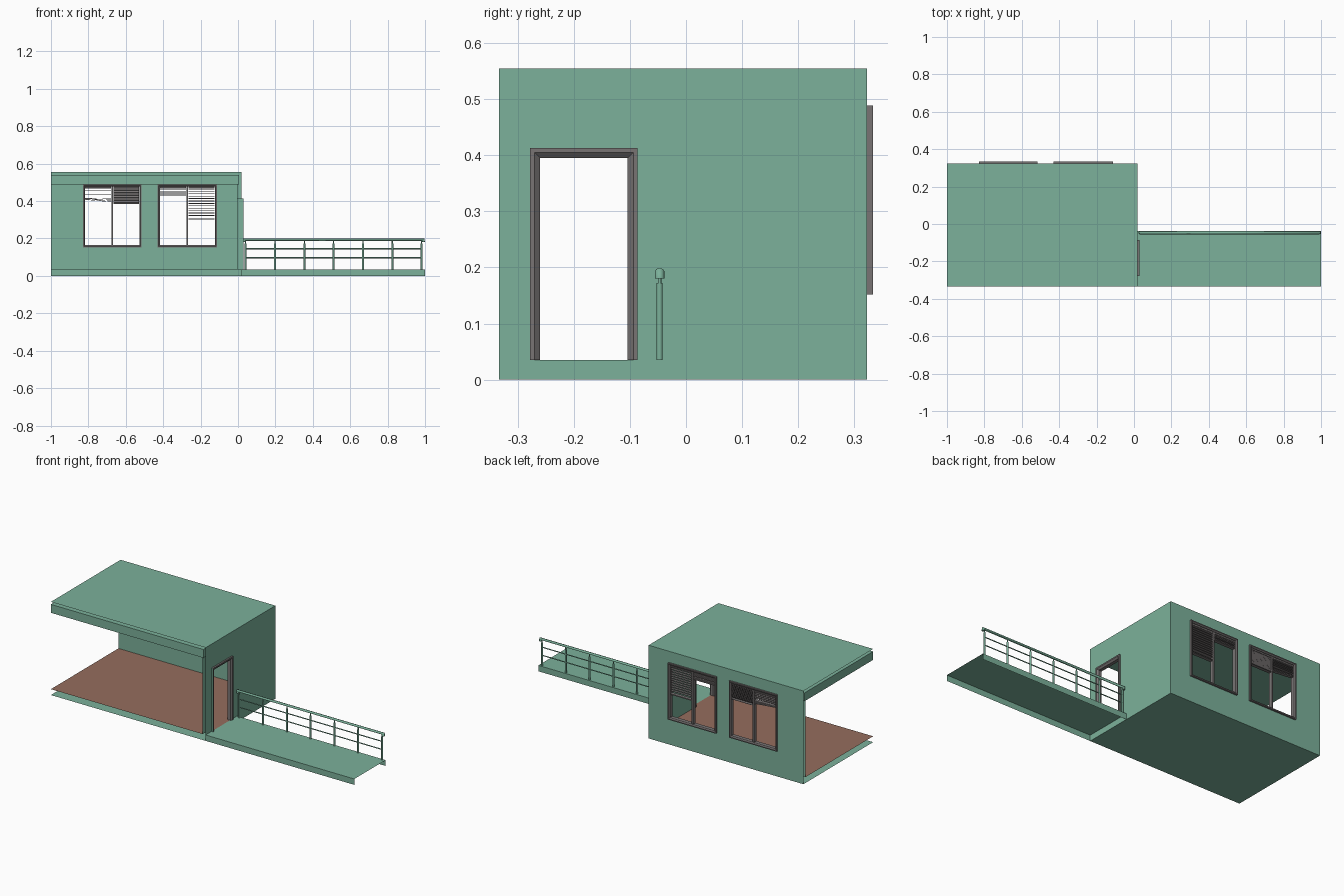
import bpy, bmesh, math
from mathutils import Matrix, Vector

cube = bpy.data.objects.get("Cube")
if cube:
    bpy.data.objects.remove(cube, do_unlink=True)


def material(name, rgb):
    m = bpy.data.materials.new(name)
    m.use_nodes = True
    m.diffuse_color = (*rgb, 1)
    bsdf = next(n for n in m.node_tree.nodes if n.type == 'BSDF_PRINCIPLED')
    bsdf.inputs["Base Color"].default_value = (*rgb, 1)
    return m


GREEN = material("sage_green", (0.20, 0.44, 0.325))
BROWN = material("clay_brown", (0.30, 0.153, 0.112))
GREY = material("frame_grey", (0.19, 0.175, 0.175))

# Panel directions: (u, v, depth) to x, y, z
FLAT = lambda u, v, d: Vector((u, v, d))
BACK = lambda u, v, d: Vector((u, d, v))
SIDE = lambda u, v, d: Vector((d, u, v))


def finish(name, bm, *mats):
    mesh = bpy.data.meshes.new(name)
    bm.to_mesh(mesh)
    bm.free()
    for m in mats:
        mesh.materials.append(m)
    ob = bpy.data.objects.new(name, mesh)
    bpy.context.collection.objects.link(ob)
    return ob


def panel(name, axes, u, v, depth, mat, holes=(), sign=1):
    """Thin sheet with rectangular holes (u0, u1, v0, v1)."""
    bm = bmesh.new()
    us = sorted({*u, *(c for h in holes for c in h[:2])})
    vs = sorted({*v, *(c for h in holes for c in h[2:])})
    want = (axes(0, 0, 1) - axes(0, 0, 0)) * sign
    for a, b in zip(us, us[1:]):
        for c, d in zip(vs, vs[1:]):
            if any(h[0] <= a < h[1] and h[2] <= c < h[3] for h in holes):
                continue
            f = bm.faces.new([bm.verts.new(axes(*p, depth))
                              for p in ((a, c), (b, c), (b, d), (a, d))])
            f.normal_update()
            if f.normal.dot(want) < 0:
                f.normal_flip()
    bmesh.ops.remove_doubles(bm, verts=bm.verts, dist=1e-5)
    return finish(name, bm, mat)


def add_box(bm, lo, hi, tilt=(0, 0)):
    lo, hi = Vector(lo), Vector(hi)
    m = (Matrix.Translation((lo + hi) / 2) @ Matrix.Rotation(tilt[0], 4, 'X')
         @ Matrix.Rotation(tilt[1], 4, 'Y') @ Matrix.Diagonal((*(hi - lo), 1)))
    bmesh.ops.create_cube(bm, size=1, matrix=m)


def box(name, lo, hi, mat):
    bm = bmesh.new()
    add_box(bm, lo, hi)
    return finish(name, bm, mat)


def frame(name, axes, rect, profile, closed=True):
    """Mitred frame: sweep an (inset, depth) profile round a rectangle."""
    u0, u1, v0, v1 = rect
    bm = bmesh.new()
    rows = []
    for i, d in profile:
        low = v0 + (i if closed else 0)
        pts = ((u0 + i, low), (u0 + i, v1 - i), (u1 - i, v1 - i), (u1 - i, low))
        rows.append([bm.verts.new(axes(*p, d)) for p in pts])
    for k in range(len(rows)):
        a, b = rows[k - 1], rows[k]
        for s in range(4 if closed else 3):
            t = (s + 1) % 4
            bm.faces.new((a[s], a[t], b[t], b[s]))
    if not closed:
        for s in (0, 3):
            bm.faces.new([r[s] for r in rows])
    bmesh.ops.recalc_face_normals(bm, faces=bm.faces)
    return finish(name, bm, GREY, GREEN)


def pipe(name, points, radius, mat):
    curve = bpy.data.curves.new(name, 'CURVE')
    curve.dimensions = '3D'
    curve.bevel_depth = radius
    curve.bevel_resolution = 2
    curve.use_fill_caps = True
    spline = curve.splines.new('POLY')
    spline.points.add(len(points) - 1)
    for p, co in zip(spline.points, points):
        p.co = (*co, 1)
    curve.materials.append(mat)
    ob = bpy.data.objects.new(name, curve)
    bpy.context.collection.objects.link(ob)
    return ob


# Main dimensions
X0, X1, Y0, Y1 = -1.0, 0.02, -0.333, 0.323
FLOOR, CEILING, TOP, WALL = 0.035, 0.49, 0.555, 0.02
door = (-0.278, -0.086, FLOOR, 0.413)
windows = [(-0.83, -0.515, 0.152, 0.489), (-0.43, -0.112, 0.152, 0.489)]


def inner(rect, m):
    return (rect[0] + m, rect[1] - m, rect[2] + m, rect[3] - m)


door_hole = (door[0] + 0.008, door[1] - 0.008, door[2], door[3] - 0.008)
holes = [inner(w, 0.005) for w in windows]

# Outer shell and inner linings of the room
panel("roof", FLAT, (X0, X1), (Y0, Y1), TOP, GREEN)
panel("base", FLAT, (X0, X1), (Y0, Y1), 0, GREEN, sign=-1)
panel("back_wall_outer", BACK, (X0, X1), (0, TOP), Y1, GREEN, holes)
panel("right_wall_outer", SIDE, (Y0, Y1), (0, TOP), X1, GREEN, [door_hole])
panel("back_wall_inner", BACK, (X0, X1 - WALL), (FLOOR, CEILING), Y1 - WALL,
      GREEN, holes, sign=-1)
panel("right_wall_inner", SIDE, (Y0, Y1 - WALL), (FLOOR, CEILING), X1 - WALL,
      GREEN, [door_hole], sign=-1)
panel("floor", FLAT, (X0, X1 - WALL), (Y0, Y1 - WALL), FLOOR, BROWN)
panel("door_threshold", FLAT, (X1 - WALL, X1), door[:2], FLOOR, BROWN)
box("ceiling_slab", (X0, Y0, CEILING), (X1 - 0.015, Y1 - 0.01, 0.54), GREEN)

# Door frame, with its front-facing outer side in the wall colour
door_frame = frame("door_frame", SIDE, door, ((0, -0.005), (0, 0.03), (0.008, 0.03),
                   (0.018, 0.022), (0.018, 0.003), (0.008, -0.005)), closed=False)
for p in door_frame.data.polygons:
    if abs(p.normal.y) > 0.9 and p.center.y < door[0] + 0.001:
        p.material_index = 1

# Windows with mullions
for n, w in enumerate(windows):
    frame(f"window_frame_{n + 1}", BACK, w, ((0, 0.299), (0, 0.333), (0.006, 0.333),
          (0.012, 0.328), (0.012, 0.304), (0.006, 0.299)))
    mid = (w[0] + w[1]) / 2
    box(f"window_mullion_{n + 1}", (mid - 0.005, 0.305, w[2] + 0.01),
        (mid + 0.005, 0.327, w[3] - 0.01), GREY)


# Blinds: evenly spaced slats, then a gathered stack at the bottom
def blind(name, x0, x1, bottom, count, stack, tilt, sag=0):
    bm = bmesh.new()
    top = 0.477
    add_box(bm, (x0, 0.308, top - 0.008), (x1, 0.324, top))
    step = (top - 0.012 - bottom - stack * 0.004) / count
    for k in range(count):
        z = top - 0.012 - k * step
        add_box(bm, (x0, 0.306, z - 0.001), (x1, 0.326, z + 0.001), (tilt, 0))
    for k in range(stack):
        z = bottom + k * 0.004
        lean = sag * (1 - k / stack)
        add_box(bm, (x0, 0.306, z - 0.001), (x1, 0.326, z + 0.001), (0, lean))
    finish(name, bm, GREY)


for n, (w, left, right) in enumerate(zip(
        windows,
        ((0.402, 5, 4, 0, 0.09), (0.432, 4, 4, 0)),
        ((0.382, 12, 1, math.radians(50)), (0.302, 12, 2, 0.1)))):
    mid = (w[0] + w[1]) / 2
    blind(f"blind_{n + 1}_a", w[0] + 0.013, mid - 0.006, *left)
    blind(f"blind_{n + 1}_b", mid + 0.006, w[1] - 0.013, *right)

# Walkway: deck with front and back skirts, open below
DECK_Y = -0.038
panel("walkway_deck", FLAT, (X1, 1), (Y0, DECK_Y), FLOOR, GREEN)
panel("walkway_front_skirt", BACK, (X1, 1), (0, FLOOR), Y0, GREEN, sign=-1)
panel("walkway_back_skirt", BACK, (X1, 1), (0, FLOOR), DECK_Y, GREEN)

# Railing: posts with thin stems, two rods and a handrail with turned-down ends
RAIL_Y, RAIL_Z = -0.047, 0.193
bm = bmesh.new()
for k in range(7):
    x = 0.041 + k * 0.1568
    for r, z0, z1 in ((0.0055, FLOOR, 0.172), (0.003, 0.172, RAIL_Z)):
        bmesh.ops.create_cone(bm, cap_ends=True, segments=12, radius1=r, radius2=r,
                              depth=z1 - z0,
                              matrix=Matrix.Translation((x, RAIL_Y, (z0 + z1) / 2)))
posts = finish("railing_posts", bm, GREEN)
for n, z in enumerate((0.097, 0.145)):
    pipe(f"railing_rod_{n + 1}", ((0.041, RAIL_Y, z), (0.982, RAIL_Y, z)), 0.003, GREEN)
ends = (0.032, 0.991)
pipe("handrail", ((ends[0], RAIL_Y, 0.18), (ends[0], RAIL_Y, RAIL_Z),
                  (ends[1], RAIL_Y, RAIL_Z), (ends[1], RAIL_Y, 0.18)), 0.0085, GREEN)

# Round parts shaded smooth
bpy.ops.object.select_all(action='DESELECT')
posts.select_set(True)
bpy.context.view_layer.objects.active = posts
bpy.ops.object.shade_smooth_by_angle(angle=math.radians(40))
